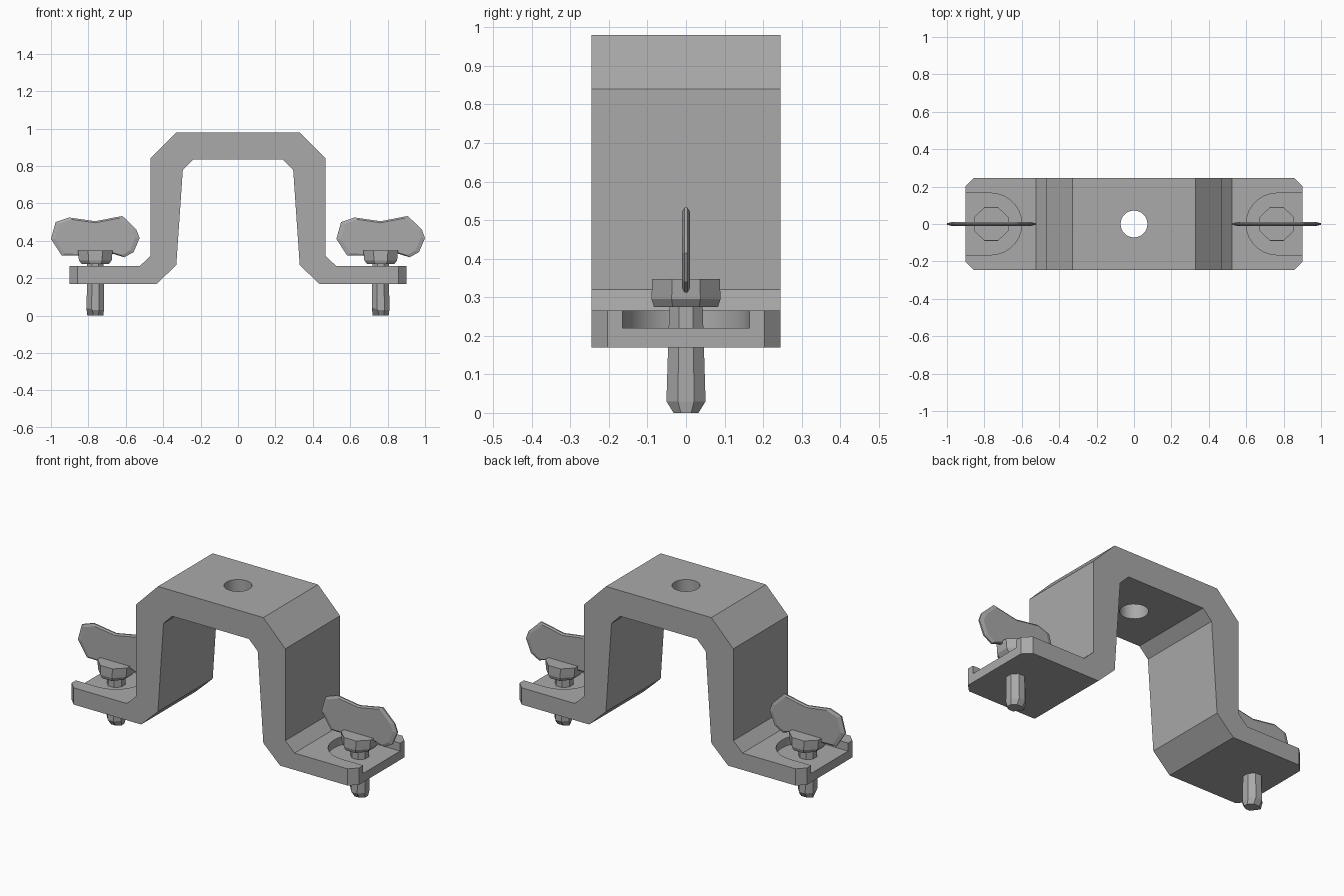
import bpy, bmesh, math
from mathutils import Vector

if "Cube" in bpy.data.objects:
    bpy.data.objects.remove(bpy.data.objects["Cube"], do_unlink=True)

GREY = (0.4, 0.4, 0.4, 1)
mat = bpy.data.materials.new("grey metal")
mat.use_nodes = True
mat.diffuse_color = GREY
mat.node_tree.nodes["Principled BSDF"].inputs["Base Color"].default_value = GREY


def finish(name, bm):
    bmesh.ops.recalc_face_normals(bm, faces=bm.faces[:])
    mesh = bpy.data.meshes.new(name)
    bm.to_mesh(mesh)
    bm.free()
    mesh.materials.append(mat)
    ob = bpy.data.objects.new(name, mesh)
    bpy.context.collection.objects.link(ob)
    return ob


def loft(name, rings, cut=None):
    """Skin a stack of equal-length point rings and cap both ends."""
    bm = bmesh.new()
    rows = [[bm.verts.new(p) for p in ring] for ring in rings]
    n = len(rows[0])
    for a, b in zip(rows, rows[1:]):
        for i in range(n):
            j = (i + 1) % n
            bm.faces.new((a[i], a[j], b[j], b[i]))
    bm.faces.new(rows[0])
    bm.faces.new(rows[-1])
    if cut:
        bmesh.ops.recalc_face_normals(bm, faces=bm.faces[:])
        geom = bm.verts[:] + bm.edges[:] + bm.faces[:]
        res = bmesh.ops.bisect_plane(bm, geom=geom, plane_co=cut[0],
                                     plane_no=cut[1], clear_outer=True)
        edges = [e for e in res["geom_cut"] if isinstance(e, bmesh.types.BMEdge)]
        bmesh.ops.holes_fill(bm, edges=edges)
    return finish(name, bm)


def ellipse(cx, z, rx, ry, n, turn=0.0):
    return [(cx + rx * math.cos(math.tau * (i + turn) / n),
             ry * math.sin(math.tau * (i + turn) / n), z) for i in range(n)]


# Bracket: half profile mirrored across x, extruded in y, end corners chamfered
half = [(0.24, 0.835), (0.295, 0.78), (0.33, 0.27), (0.435, 0.17), (0.90, 0.17),
        (0.90, 0.265), (0.525, 0.265), (0.468, 0.32), (0.468, 0.84), (0.33, 0.98)]
profile = half + [(-x, z) for x, z in reversed(half)]
bracket = loft("bracket", [[(x, y, z) for x, z in profile] for y in (-0.245, 0.245)])
bm = bmesh.new()
bm.from_mesh(bracket.data)
corners = [e for e in bm.edges if all(abs(v.co.x) > 0.89 for v in e.verts)
           and abs(e.verts[0].co.z - e.verts[1].co.z) > 0.05]
bmesh.ops.bevel(bm, geom=corners, offset=0.042, segments=1, affect='EDGES')
bm.to_mesh(bracket.data)
bm.free()

# Cutters: top hole and the open-ended rounded pocket in each foot
cutters = [loft("hole_cutter", [ellipse(0, z, 0.072, 0.072, 24) for z in (0.7, 1.1)])]
for side, s in (("left", 1), ("right", -1)):
    arc = [(0.765 - 0.165 * math.sin(math.pi * i / 14),
            0.165 * math.cos(math.pi * i / 14)) for i in range(15)]
    shape = [(1.0, 0.165)] + arc + [(1.0, -0.165)]
    cutters.append(loft(side + "_pocket_cutter",
                        [[(s * x, y, z) for x, y in shape] for z in (0.22, 0.3)]))
for c in cutters:
    c.hide_render = True
    c.hide_viewport = True
    m = bracket.modifiers.new(c.name, 'BOOLEAN')
    m.operation = 'DIFFERENCE'
    m.solver = 'EXACT'
    m.object = c

# Apply the cuts and discard the cutters
deps = bpy.context.evaluated_depsgraph_get()
cut_mesh = bpy.data.meshes.new_from_object(bracket.evaluated_get(deps))
bracket.modifiers.clear()
bracket.data = cut_mesh
for c in cutters:
    bpy.data.objects.remove(c, do_unlink=True)
bpy.context.view_layer.objects.active = bracket
bracket.select_set(True)
bpy.ops.object.shade_smooth_by_angle(angle=math.radians(28))

# Wing outline around the screw axis
WING = [(-0.237, 0.41), (-0.212, 0.50), (-0.14, 0.525), (0.0, 0.505), (0.145, 0.533),
        (0.22, 0.46), (0.237, 0.415), (0.205, 0.34), (0.155, 0.312), (0.08, 0.335),
        (-0.08, 0.32), (-0.18, 0.322)]

# Wing screws: faceted shank, flat-sided head, thin two-lobed wing
for side, cx in (("left", 0.763), ("right", -0.763)):
    loft(side + "_screw_shank",
         [ellipse(cx, 0.0, 0.046, 0.035, 8, 0.5),
          ellipse(cx, 0.03, 0.05, 0.055, 8, 0.5),
          ellipse(cx, 0.30, 0.048, 0.046, 8, 0.5)],
         cut=(Vector((cx - 0.012, -0.03, 0)), Vector((-0.7, -0.5, -0.45))))
    loft(side + "_screw_head",
         [ellipse(cx, 0.275, 0.078, 0.09, 8, 0.5),
          ellipse(cx, 0.295, 0.095, 0.097, 8, 0.5),
          ellipse(cx, 0.347, 0.1, 0.095, 8, 0.5)])
    loft(side + "_screw_wing",
         [[(cx + x * k, y, 0.42 + (z - 0.42) * k) for x, z in WING]
          for k, y in ((0.9, -0.01), (1, -0.004), (1, 0.004), (0.9, 0.01))])
